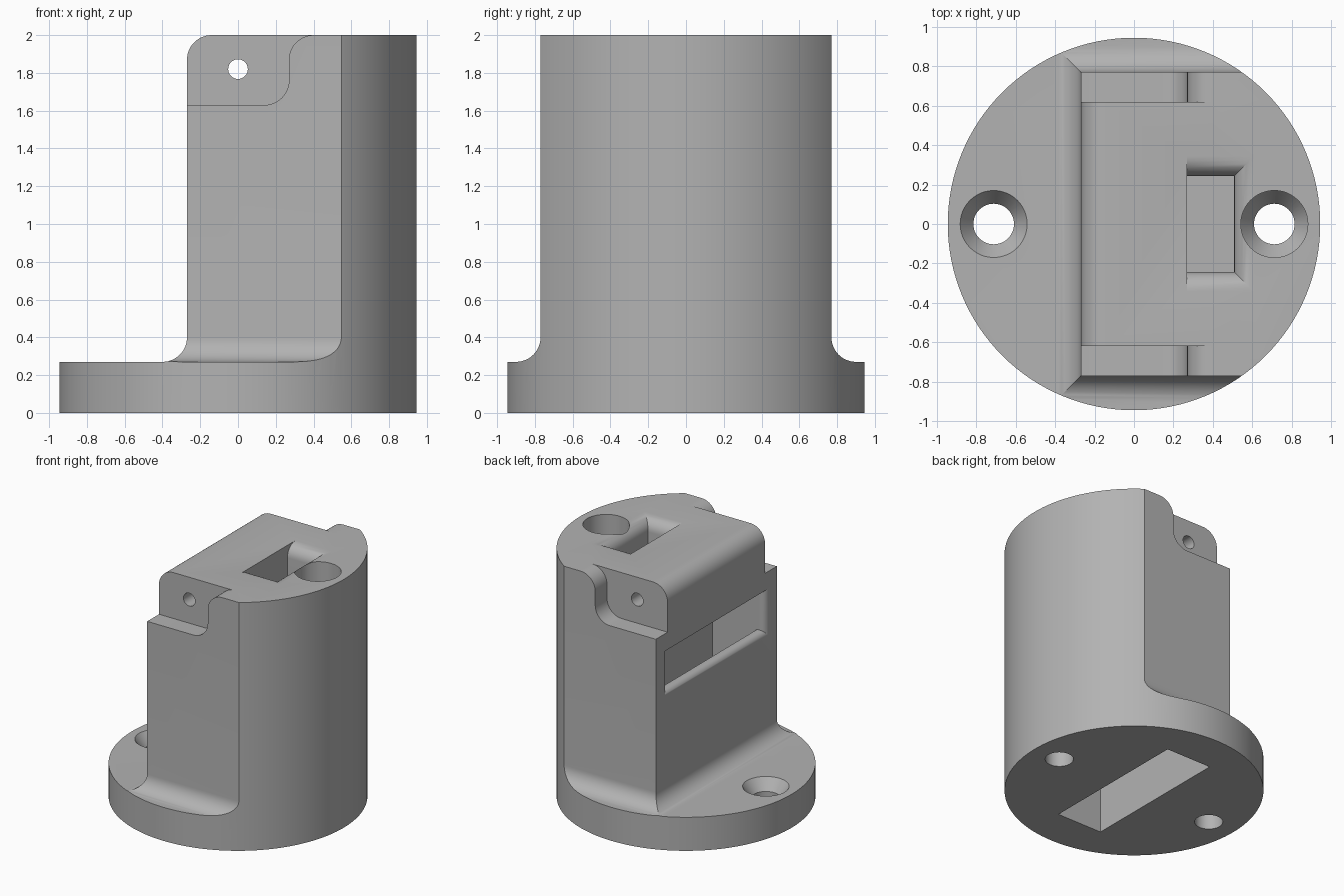
import bpy, bmesh
from math import sin, cos, pi, sqrt

old = bpy.data.objects.get("Cube")
if old:
    bpy.data.objects.remove(old, do_unlink=True)

RADIUS, TOP, FLANGE = 0.945, 2.0, 0.27
WALL_X, WALL_Y, FILLET = -0.27, 0.77, 0.13
SLOT_Y, SLOT_TOP, SILL = 0.62, 1.49, 1.16

grey = bpy.data.materials.new("plain grey")
grey.use_nodes = True
grey.diffuse_color = (0.45, 0.45, 0.45, 1)
grey.node_tree.nodes["Principled BSDF"].inputs["Base Color"].default_value = grey.diffuse_color


def loft(name, rings):
    """Closed solid through matching rings of points."""
    bm = bmesh.new()
    loops = [[bm.verts.new(p) for p in ring] for ring in rings]
    n = len(loops[0])
    for a, b in zip(loops, loops[1:]):
        for i in range(n):
            j = (i + 1) % n
            bm.faces.new((a[i], a[j], b[j], b[i]))
    bm.faces.new(loops[0])
    bm.faces.new(loops[-1])
    bmesh.ops.recalc_face_normals(bm, faces=bm.faces)
    mesh = bpy.data.meshes.new(name)
    bm.to_mesh(mesh)
    bm.free()
    obj = bpy.data.objects.new(name, mesh)
    bpy.context.collection.objects.link(obj)
    return obj


def arc(cx, cz, r, start, end, steps=12):
    angles = [(start + (end - start) * i / steps) * pi / 180 for i in range(steps + 1)]
    return [(cx + r * cos(a), cz + r * sin(a)) for a in angles]


def turned(name, x, profile, sides=48):
    """Round solid about a vertical axis from (radius, z) pairs."""
    return loft(name, [[(x + px, py, z) for px, py in arc(0, 0, r, 0, 360, sides)[:-1]]
                       for r, z in profile])


def along_y(name, outline, y0, y1):
    return loft(name, [[(x, y, z) for x, z in outline] for y in (y0, y1)])


def along_x(name, outline, x0, x1):
    return loft(name, [[(x, y, z) for y, z in outline] for x in (x0, x1)])


def flare(r, steps=8):
    """(depth, widening) pairs of a rounded mouth, from outside inward."""
    pairs = [(-0.1, r)]
    for i in range(steps + 1):
        a = pi / 2 * i / steps
        pairs.append((r - r * cos(a), r - r * sin(a)))
    return pairs


def box(name, x0, x1, y, z0, z1):
    outline = [(x0, z0), (x1, z0), (x1, z1), (x0, z1)]
    return along_y(name, outline, -y, y)


body = turned("mount_body", 0, [(RADIUS, 0), (RADIUS, TOP)], 128)
body.data.materials.append(grey)


def cut(cutter):
    cutter.hide_render = True
    mod = body.modifiers.new("cut", "BOOLEAN")
    mod.operation, mod.solver, mod.object = "DIFFERENCE", "EXACT", cutter
    bpy.context.view_layer.objects.active = body
    bpy.ops.object.modifier_apply(modifier=mod.name)
    bpy.data.objects.remove(cutter, do_unlink=True)


# Flat walls with a filleted foot above the round flange
step = arc(WALL_X - FILLET, FLANGE + FILLET, FILLET, 270, 360)
cut(along_y("flat_face_cutter", [(-2, FLANGE)] + step + [(WALL_X, 3), (-2, 3)], -2, 2))
for side in (-1, 1):
    foot = arc(-WALL_Y - FILLET, FLANGE + FILLET, FILLET, 270, 360)
    outline = [(-2, FLANGE)] + foot + [(-WALL_Y, 3), (-2, 3)]
    cut(along_x("side_face_cutter", [(side * y, z) for y, z in outline], -2, 2))

# Rounded shoulder notches on both sides of the top
notch = ([(-1, 1.63)] + arc(0.14, 1.76, FILLET, 270, 360)
         + arc(0.40, TOP - FILLET, FILLET, 180, 90) + [(0.40, 3), (-1, 3)])
for side in (-1, 1):
    cut(along_y("shoulder_cutter", notch, side * SLOT_Y, side * 2))

# Rounded upper edge of the tongue
edge = arc(WALL_X + FILLET, TOP - FILLET, FILLET, 180, 90)
cut(along_y("edge_cutter", [(-1, TOP - FILLET)] + edge + [(WALL_X + FILLET, 3), (-1, 3)], -2, 2))

# Pin hole through the tongue
cut(along_y("pin_hole_cutter", arc(0, 1.82, 0.052, 0, 360, 32)[:-1], -2, 2))

# Cavity open to the underside
cut(box("cavity_cutter", -0.2, 0.2, SLOT_Y, -1, SLOT_TOP))

# Window through the flat wall, rounded at its sill and sides
rings = []
for depth, wide in flare(0.05) + [(0.2, 0)]:
    y, low, x = SLOT_Y + wide, SILL - wide, WALL_X + depth
    rings.append([(x, -y, low), (x, y, low), (x, y, SLOT_TOP), (x, -y, SLOT_TOP)])
cut(loft("window_cutter", rings))

# Top pocket, rounded on three sides, with a passage to the cavity
rings = []
for depth, wide in flare(0.1) + [(TOP - SILL, 0)]:
    y, x, z = 0.243 + wide, 0.508 + wide, TOP - depth
    rings.append([(0.27, -y, z), (x, -y, z), (x, y, z), (0.27, y, z)])
cut(loft("pocket_cutter", rings))
cut(box("passage_cutter", 0.1, 0.3, 0.243, SILL, SLOT_TOP))

# Countersunk screw holes
for x in (-0.712, 0.712):
    cut(turned("screw_hole_cutter", x,
               [(0.103, -1), (0.103, 0.18), (0.17, FLANGE), (0.17, 3)]))

bpy.ops.object.select_all(action="DESELECT")
body.select_set(True)
bpy.context.view_layer.objects.active = body
bpy.ops.object.shade_smooth_by_angle(angle=pi / 7)
